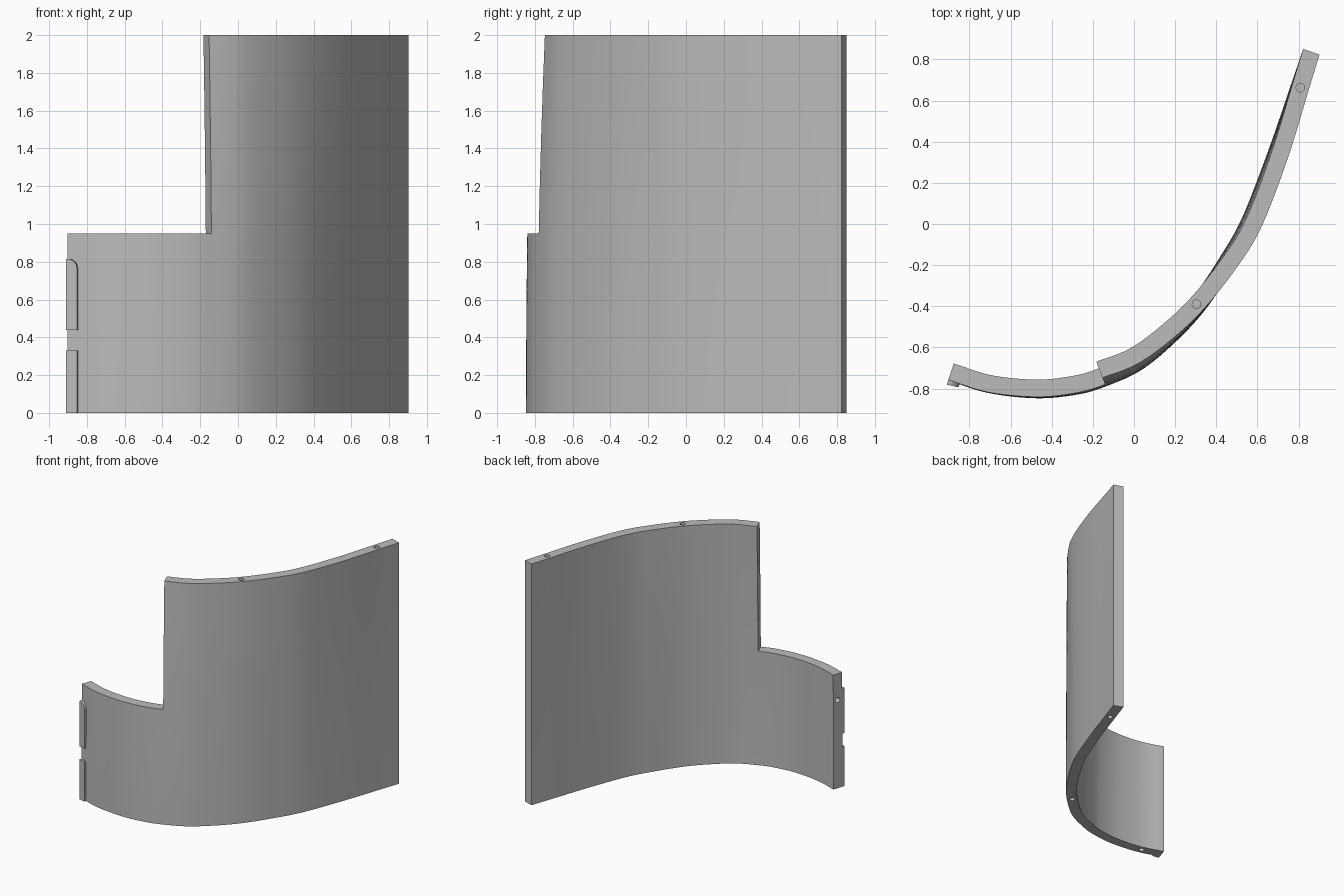
import bpy, bmesh, math
from mathutils import Vector

cube = bpy.data.objects.get("Cube")
if cube:
    bpy.data.objects.remove(cube, do_unlink=True)

grey = bpy.data.materials.new("plain_grey")
grey.use_nodes = True
grey.diffuse_color = (0.5, 0.5, 0.5, 1)
grey.node_tree.nodes["Principled BSDF"].inputs["Base Color"].default_value = (0.5, 0.5, 0.5, 1)

THICK, STEP_Z, HEIGHT, STEP_POINT, SPAN = 0.084, 0.95, 2.0, 4, 8

# Foot centreline of the wall: x, y, and how far it leans inward at full height
PATH = [Vector(p) for p in (
    (-0.89, -0.72, 0.01), (-0.7, -0.78, 0.015), (-0.47, -0.805, 0.03),
    (-0.28, -0.787, 0.04), (-0.152, -0.75, 0.045), (0.012, -0.675, 0.035),
    (0.165, -0.55, 0.022), (0.31, -0.395, 0.008), (0.45, -0.188, -0.012),
    (0.562, 0.01, -0.02), (0.69, 0.337, -0.018), (0.803, 0.665, -0.006),
    (0.862, 0.837, 0))]


def smooth_path(pts):
    """Catmull-Rom curve through the points."""
    ext = [2 * pts[0] - pts[1]] + pts + [2 * pts[-1] - pts[-2]]
    out = []
    for a, b, c, d in zip(ext, ext[1:], ext[2:], ext[3:]):
        for i in range(SPAN):
            t = i / SPAN
            out.append(0.5 * (2 * b + (c - a) * t + (2 * a - 5 * b + 4 * c - d) * t ** 2
                              + (3 * b - a - 3 * c + d) * t ** 3))
    return out + [pts[-1]]


curve = smooth_path(PATH)
last = len(curve) - 1


def outward(i):
    t = curve[min(i + 1, last)] - curve[max(i - 1, 0)]
    return Vector((t.y, -t.x, 0)).normalized()


def mid(i, z):
    p = curve[i]
    return Vector((p.x, p.y, z)) - outward(i) * p.z * (z / HEIGHT) ** 2


def make_object(name, bm):
    bmesh.ops.recalc_face_normals(bm, faces=bm.faces)
    mesh = bpy.data.meshes.new(name)
    bm.to_mesh(mesh)
    bm.free()
    mesh.materials.append(grey)
    obj = bpy.data.objects.new(name, mesh)
    bpy.context.collection.objects.link(obj)
    return obj


def activate(obj):
    bpy.ops.object.select_all(action="DESELECT")
    obj.select_set(True)
    bpy.context.view_layer.objects.active = obj


# Curved wall: stepped sheet, then thickened outward
rows = [STEP_Z * i / 3 for i in range(3)]
rows += [STEP_Z + (HEIGHT - STEP_Z) * i / 4 for i in range(5)]
bm = bmesh.new()
step = STEP_POINT * SPAN
grid = {}
column = {}
for i in range(last + 1):
    for j, z in enumerate(rows):
        if i >= step or z <= STEP_Z:
            v = bm.verts.new(mid(i, z) - outward(i) * THICK / 2)
            grid[i, j] = v
            column[v] = i
for (i, j) in list(grid):
    corners = [grid.get(k) for k in ((i, j), (i + 1, j), (i + 1, j + 1), (i, j + 1))]
    if all(corners):
        bm.faces.new(corners)
offsets = [(v.co.copy(), outward(i) * THICK) for v, i in column.items()]
lookup = {tuple(co): off for co, off in offsets}
extruded = bmesh.ops.extrude_face_region(bm, geom=bm.faces[:], use_keep_orig=True)
for v in extruded["geom"]:
    if isinstance(v, bmesh.types.BMVert):
        v.co += lookup[tuple(v.co)]
wall = make_object("curved_wall", bm)


# Dowel holes: two in the top, three in the foot, one in the short end
def drill(centre, axis):
    bpy.ops.mesh.primitive_cylinder_add(vertices=20, radius=0.021, depth=0.2, location=centre)
    cutter = bpy.context.object
    cutter.name = "hole_cutter"
    cutter.hide_render = True
    cutter.rotation_euler = axis.to_track_quat("Z", "Y").to_euler()
    cutter.data.materials.append(grey)
    activate(wall)
    mod = wall.modifiers.new("hole", "BOOLEAN")
    mod.operation, mod.solver, mod.object = "DIFFERENCE", "EXACT", cutter
    bpy.ops.object.modifier_apply(modifier=mod.name)
    bpy.data.objects.remove(cutter, do_unlink=True)


def nearest(x):
    return min(range(last + 1), key=lambda i: abs(curve[i].x - x))


up = Vector((0, 0, 1))
for x, z in ((0.305, HEIGHT), (0.805, HEIGHT), (-0.72, 0), (0.2, 0), (0.805, 0)):
    drill(mid(nearest(x), z), up)
along = (mid(1, 0) - mid(0, 0)).normalized()
drill(mid(0, 0.73), along)

activate(wall)
bpy.ops.object.shade_smooth_by_angle(angle=math.radians(30))

# Raised latch pads on the short end, with a gap between them
WIDTH, RAISE, ROUND = 0.058, 0.022, 0.05
out = outward(0)
corner = mid(0, 0) + out * THICK / 2


def latch_pad(name, low, high, rounded):
    outline = [(0, low), (WIDTH, low)]
    if rounded:
        for k in range(7):
            a = math.pi / 2 * k / 6
            outline.append((WIDTH - ROUND * (1 - math.cos(a)), high - ROUND * (1 - math.sin(a))))
    else:
        outline.append((WIDTH, high))
    outline.append((0, high))
    pad = bmesh.new()
    inner, outer = [], []
    for s, z in outline:
        base = corner + along * s + up * z
        inner.append(pad.verts.new(base - out * 0.012))
        outer.append(pad.verts.new(base + out * (RAISE - 0.1 * s)))
    pad.faces.new(inner)
    pad.faces.new(outer)
    for k in range(len(outline)):
        n = (k + 1) % len(outline)
        pad.faces.new((inner[k], inner[n], outer[n], outer[k]))
    make_object(name, pad)


latch_pad("lower_latch_pad", 0, 0.33, False)
latch_pad("upper_latch_pad", 0.44, 0.815, True)
